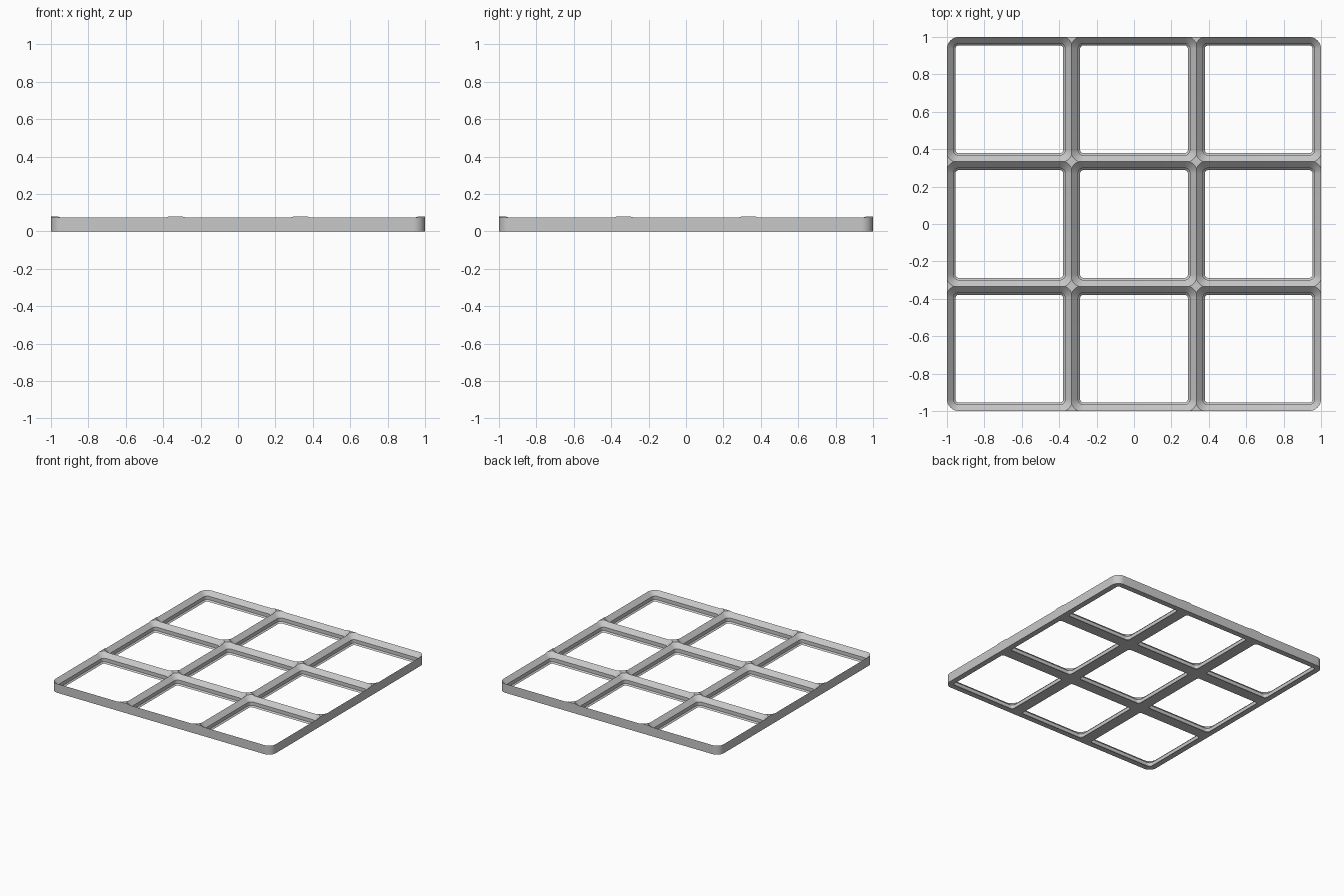
import bpy
import bmesh
import math

MM = 2 / 126          # one design millimetre in scene units
CELL = 42             # pitch of the grid
COUNT = 3
HEIGHT = 5
CORNER = 4            # outer corner radius
STEPS = 10            # segments per rounded corner
HALF = CELL / 2

if "Cube" in bpy.data.objects:
    bpy.data.objects.remove(bpy.data.objects["Cube"], do_unlink=True)


def ring_points(half, radius, rounded):
    """Outline of a square; only the corners whose signs are listed are rounded."""
    points = []
    for quarter, (sx, sy) in enumerate([(1, 1), (-1, 1), (-1, -1), (1, -1)]):
        if (sx, sy) not in rounded:
            points.append((sx * half, sy * half))
            continue
        for i in range(STEPS + 1):
            a = (quarter + i / STEPS) * math.pi / 2
            points.append((sx * (half - radius) + radius * math.cos(a),
                           sy * (half - radius) + radius * math.sin(a)))
    return points


def loft(name, sections, rounded):
    """Closed solid through stacked squares: (half, radius, z)."""
    bm = bmesh.new()
    rings = [[bm.verts.new((x, y, z)) for x, y in ring_points(half, radius, rounded)]
             for half, radius, z in sections]
    n = len(rings[0])
    for low, high in zip(rings, rings[1:]):
        for i in range(n):
            j = (i + 1) % n
            bm.faces.new((low[i], low[j], high[j], high[i]))
    bm.faces.new(rings[0][::-1])
    bm.faces.new(rings[-1])
    bmesh.ops.recalc_face_normals(bm, faces=bm.faces)
    mesh = bpy.data.meshes.new(name)
    bm.to_mesh(mesh)
    bm.free()
    obj = bpy.data.objects.new(name, mesh)
    bpy.context.collection.objects.link(obj)
    return obj


# Plate colour
grey = bpy.data.materials.new("plain grey")
grey.use_nodes = True
colour = (0.58, 0.58, 0.58, 1)
grey.diffuse_color = colour
grey.node_tree.nodes["Principled BSDF"].inputs["Base Color"].default_value = colour

# Pocket wall: lower chamfer, upright band, upper chamfer; (inset from cell edge, z)
wall = [(3.35, -0.5), (2.15, 0.7), (2.15, 2.5), (-0.55, 5.2)]
all_corners = [(sx, sy) for sx in (-1, 1) for sy in (-1, 1)]
cutter = loft("pocket_cutter", [(HALF - i, CORNER - i, z) for i, z in wall], all_corners)
cutter.hide_render = True

# One tile per cell, gathered into a single plate
plate_bm = bmesh.new()
for row in (-1, 0, 1):
    for column in (-1, 0, 1):
        outer = [(column, row)] if column and row else []
        tile = loft("tile", [(HALF, CORNER, 0), (HALF, CORNER, HEIGHT)], outer)
        bpy.context.view_layer.objects.active = tile
        cut = tile.modifiers.new("pocket", "BOOLEAN")
        cut.operation = "DIFFERENCE"
        cut.solver = "EXACT"
        cut.object = cutter
        bpy.ops.object.modifier_apply(modifier=cut.name)
        for vert in tile.data.vertices:
            vert.co.x += column * CELL
            vert.co.y += row * CELL
        plate_bm.from_mesh(tile.data)
        bpy.data.objects.remove(tile, do_unlink=True)
bpy.data.objects.remove(cutter, do_unlink=True)

# Drop the walls between neighbouring tiles and weld the seams
plate_bm.normal_update()
inner = [f for f in plate_bm.faces
         if any(abs(f.normal[axis]) > 0.99
                and all(abs(abs(v.co[axis]) - HALF) < 0.01 for v in f.verts)
                for axis in (0, 1))]
bmesh.ops.delete(plate_bm, geom=inner, context="FACES")
bmesh.ops.remove_doubles(plate_bm, verts=plate_bm.verts, dist=0.005)
bmesh.ops.scale(plate_bm, vec=(MM, MM, MM), verts=plate_bm.verts)

mesh = bpy.data.meshes.new("grid_plate")
plate_bm.to_mesh(mesh)
plate_bm.free()
mesh.materials.clear()
mesh.materials.append(grey)
plate = bpy.data.objects.new("grid_plate", mesh)
bpy.context.collection.objects.link(plate)

# Rounded corners smooth, chamfer edges crisp
bpy.ops.object.select_all(action="DESELECT")
bpy.context.view_layer.objects.active = plate
plate.select_set(True)
bpy.ops.object.shade_smooth_by_angle(angle=math.radians(25))
